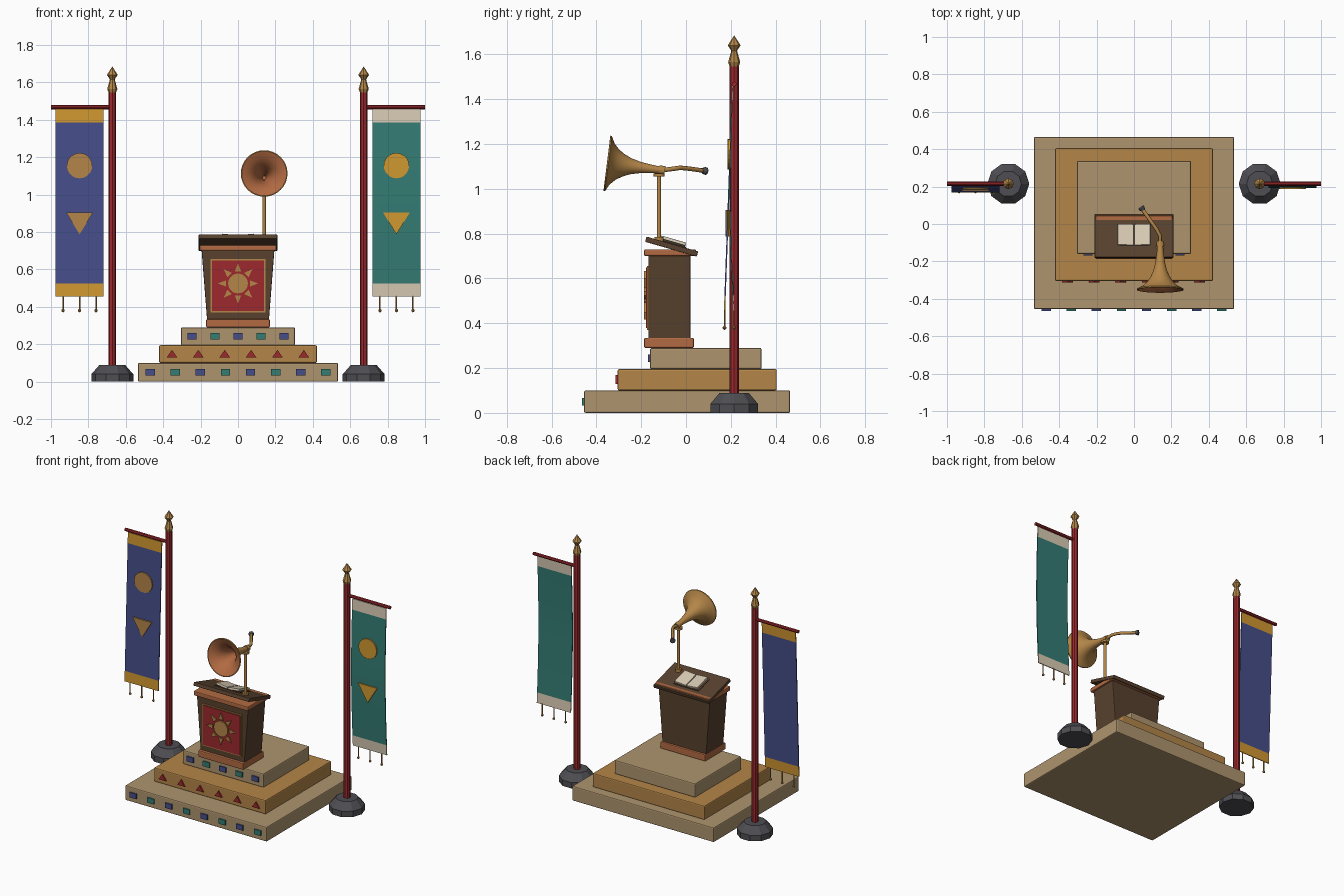
import bpy, bmesh, math
from mathutils import Vector, Matrix

cube = bpy.data.objects.get("Cube")
if cube:
    bpy.data.objects.remove(cube, do_unlink=True)


def material(name, r, g, b):
    lin = [((c / 255 + 0.055) / 1.055) ** 2.4 for c in (r, g, b)] + [1.0]
    m = bpy.data.materials.new(name)
    m.use_nodes = True
    m.diffuse_color = lin
    m.node_tree.nodes["Principled BSDF"].inputs["Base Color"].default_value = lin
    return m


TAN = material("tan_stone", 174, 148, 110)
BRASS = material("brass", 180, 134, 72)
BLUE = material("blue", 70, 78, 138)
TEAL = material("teal", 52, 124, 116)
RED = material("red", 156, 40, 45)
GOLD = material("gold", 208, 152, 48)
GREY = material("dark_grey", 78, 78, 83)
IVORY = material("ivory", 216, 203, 180)
BROWN = material("dark_brown", 88, 65, 46)
COPPER = material("copper", 178, 106, 66)


def finish(name, bm, mats):
    bmesh.ops.recalc_face_normals(bm, faces=bm.faces)
    me = bpy.data.meshes.new(name)
    bm.to_mesh(me)
    bm.free()
    for m in mats:
        me.materials.append(m)
    ob = bpy.data.objects.new(name, me)
    bpy.context.collection.objects.link(ob)
    return ob


def smooth(ob):
    bpy.ops.object.select_all(action='DESELECT')
    ob.select_set(True)
    bpy.context.view_layer.objects.active = ob
    bpy.ops.object.shade_smooth_by_angle()


def box(name, lo, hi, mat, bevel=0.0, top_scale=1.0):
    """Box between two corners; top_scale widens the top along x."""
    bm = bmesh.new()
    bmesh.ops.create_cube(bm, size=1)
    for v in bm.verts:
        v.co = Vector([(a + b) / 2 + (b - a) * c for a, b, c in zip(lo, hi, v.co)])
        if v.co.z > (lo[2] + hi[2]) / 2:
            v.co.x *= top_scale
    if bevel:
        bmesh.ops.bevel(bm, geom=bm.edges[:], offset=bevel, segments=2,
                        profile=0.5, affect='EDGES')
    return finish(name, bm, [mat])


def plate(name, pts, y, mat, depth=0.009):
    """Flat outline in the xz plane, its back at y, raised toward the front."""
    bm = bmesh.new()
    face = bm.faces.new([bm.verts.new((x, y, z)) for x, z in pts])
    ext = bmesh.ops.extrude_face_region(bm, geom=[face])["geom"]
    verts = [e for e in ext if isinstance(e, bmesh.types.BMVert)]
    bmesh.ops.translate(bm, verts=verts, vec=(0, -depth, 0))
    return finish(name, bm, [mat])


def rect(x, z, w, h):
    return [(x - w / 2, z - h / 2), (x + w / 2, z - h / 2),
            (x + w / 2, z + h / 2), (x - w / 2, z + h / 2)]


def circle(x, z, r, n):
    return [(x + r * math.cos(math.tau * i / n), z + r * math.sin(math.tau * i / n))
            for i in range(n)]


def lathe(name, profile, sides, mats, loc, direction=(0, 0, 1)):
    """Revolve (radius, height) points about an axis."""
    bm = bmesh.new()
    vs = [bm.verts.new((r, 0, h)) for r, h in profile]
    es = [bm.edges.new(p) for p in zip(vs, vs[1:])]
    bmesh.ops.spin(bm, geom=vs + es, cent=(0, 0, 0), axis=(0, 0, 1),
                   angle=math.tau, steps=sides)
    bmesh.ops.remove_doubles(bm, verts=bm.verts, dist=1e-4)
    ob = finish(name, bm, mats)
    ob.location = loc
    ob.rotation_euler = Vector(direction).to_track_quat('Z', 'Y').to_euler()
    return ob


def rod(name, a, b, r, sides, mat):
    a, b = Vector(a), Vector(b)
    length = (b - a).length
    return lathe(name, [(0, 0), (r, 0), (r, length), (0, length)], sides, [mat], a, b - a)


# Stepped platform
box("lower_step", (-.535, -.455, 0), (.535, .465, .1), TAN, .007)
box("middle_step", (-.422, -.305, .1), (.422, .405, .195), BRASS, .007)
box("upper_step", (-.305, -.16, .195), (.305, .337, .29), TAN, .007)

# Raised tiles on the front of each step
for i in range(8):
    plate("lower_tile", rect(-.47 + i * .94 / 7, .05, .05, .034), -.455, (BLUE, TEAL)[i % 2])
for i in range(6):
    x = -.353 + i * .141
    plate("middle_tile", [(x - .028, .13), (x + .028, .13), (x, .17)], -.305, RED)
for i in range(5):
    plate("upper_tile", rect(-.246 + i * .123, .243, .05, .034), -.16, (BLUE, TEAL)[i % 2])

# Lectern
box("lectern_body", (-.163, -.168, .3), (.163, .02, .715), BROWN, .004, 1.2)
box("lectern_base_trim", (-.17, -.187, .29), (.17, .035, .335), COPPER, .006)
box("lectern_top_trim", (-.206, -.187, .7), (.206, .045, .73), COPPER, .006)
tilt = Matrix.Translation((0, -.064, .742)) @ Matrix.Rotation(-.28, 4, 'X')
box("lectern_desk", (-.21, -.12, -.012), (.21, .12, .012), BROWN, .003).matrix_world = tilt

# Open book lying on the desk
box("book_cover", (-.094, -.062, .012), (.094, .062, .016), BROWN).matrix_world = tilt
for side in (-1, 1):
    page = box("book_page", (-.042, -.058, -.007), (.042, .058, .007), IVORY, .002)
    page.matrix_world = tilt @ Matrix.Translation((side * .045, 0, .024)) \
        @ Matrix.Rotation(-side * .1, 4, 'Y')

# Front panel with a sun emblem
plate("panel_border", rect(0, .513, .292, .284), -.168, BRASS, .006)
plate("panel", rect(0, .513, .278, .27), -.173, RED, .006)
plate("sun_disc", circle(0, .525, .053, 24), -.178, BRASS)
for i in range(8):
    a = math.tau * i / 8
    ray = [(r * math.cos(a) - s * math.sin(a), .525 + r * math.sin(a) + s * math.cos(a))
           for r, s in ((.063, -.017), (.108, 0), (.063, .017))]
    plate("sun_ray", ray, -.178, BRASS)

# Speaking horn on a stand
rod("horn_post", (.14, -.12, .75), (.14, -.12, 1.06), .009, 12, BRASS)
rod("horn_post_foot", (.14, -.12, .755), (.14, -.12, .785), .02, 12, BRASS)
rod("horn_cradle", (.14, -.12, 1.055), (.14, -.12, 1.068), .025, 12, BRASS)
neck, bell = Vector((.14, -.108, 1.083)), Vector((.14, -.35, 1.113))
horn = lathe("horn_bell", [(0, 0), (.015, 0), (.019, .05), (.026, .1), (.036, .14),
                           (.05, .172), (.068, .2), (.093, .224), (.124, .24), (.125, .246),
                           (.12, .247), (.088, .23), (.062, .205), (.044, .175), (.03, .14),
                           (.018, .1), (.01, .06), (0, .055)],
             32, [BRASS, COPPER], neck, bell - neck)
for p in horn.data.polygons:
    p.material_index = int(p.normal.z > .05 and p.center.z < .246)
smooth(horn)
rod("horn_collar", neck + Vector((0, -.012, .002)), neck + Vector((0, .014, -.002)), .02, 16, BRASS)

curve = bpy.data.curves.new("horn_tube", 'CURVE')
curve.dimensions = '3D'
curve.bevel_depth = .01
curve.bevel_resolution = 2
curve.use_fill_caps = True
path = [neck, (.138, -.06, 1.089), (.118, -.025, 1.094), (.09, .015, 1.09), (.045, .078, 1.081)]
spline = curve.splines.new('POLY')
spline.points.add(len(path) - 1)
for point, co in zip(spline.points, path):
    point.co = (*co, 1)
curve.materials.append(BRASS)
bpy.context.collection.objects.link(bpy.data.objects.new("horn_tube", curve))
lathe("horn_mouthpiece", [(0, 0), (.011, 0), (.017, .014), (.017, .022), (0, .022)], 12,
      [GREY], (.05, .072, 1.082), (-.045, .063, -.01))


# Banner stands
def banner_y(side, z):
    s = (1.455 - z) / 1.0
    return .208 - .036 * s if side < 0 else .208 - .015 * math.sin(math.pi * s) + .006 * s


def banner_stand(side, cloth, band, emblem):
    tag = "left" if side > 0 else "right"
    px, py, cx = side * .672, .215, side * .847
    lathe(tag + "_stand_foot", [(0, 0), (.112, 0), (.112, .04), (.07, .088), (0, .088)],
          10, [GREY], (px, py, 0))
    rod(tag + "_pole", (px, py, -.0), (px, py, 1.545), .021, 8, RED)
    lathe(tag + "_finial", [(0, 0), (.018, 0), (.027, .025), (.013, .075), (.017, .083),
                            (.029, .1), (0, .145)], 8, [BRASS], (px, py, 1.54))
    rod(tag + "_crossbar", (px, py, 1.467), (side, py, 1.467), .011, 8, RED)

    # Hanging cloth with a band at each end
    levels = [.455, .525] + [.525 + .086 * i for i in range(1, 10)] + [1.385, 1.458]
    bm = bmesh.new()
    rows = [[bm.verts.new((cx + dx, banner_y(side, z) + dy, z))
             for dx, dy in ((-.128, -.003), (.128, -.003), (.128, .003), (-.128, .003))]
            for z in levels]
    for k, (a, b) in enumerate(zip(rows, rows[1:])):
        for j in range(4):
            f = bm.faces.new((a[j], a[(j + 1) % 4], b[(j + 1) % 4], b[j]))
            f.material_index = int(k in (0, len(levels) - 2))
    for row in (rows[0], rows[-1]):
        bm.faces.new(row).material_index = 1
    finish(tag + "_banner", bm, [cloth, band])

    # Emblems and tassels
    plate(tag + "_banner_disc", circle(cx, 1.155, .068, 20), banner_y(side, 1.155) - .002, emblem)
    plate(tag + "_banner_triangle", [(cx - .072, .905), (cx, .788), (cx + .072, .905)],
          banner_y(side, .85) - .002, emblem)
    for dx in (-.088, 0, .088):
        y = banner_y(side, .455)
        rod(tag + "_tassel_cord", (cx + dx, y, .385), (cx + dx, y, .46), .004, 6, BRASS)
        lathe(tag + "_tassel_bead", [(0, 0), (.008, .006), (.008, .014), (0, .022)], 8,
              [BRASS], (cx + dx, y, .37))


banner_stand(-1, BLUE, GOLD, BRASS)
banner_stand(1, TEAL, IVORY, GOLD)
